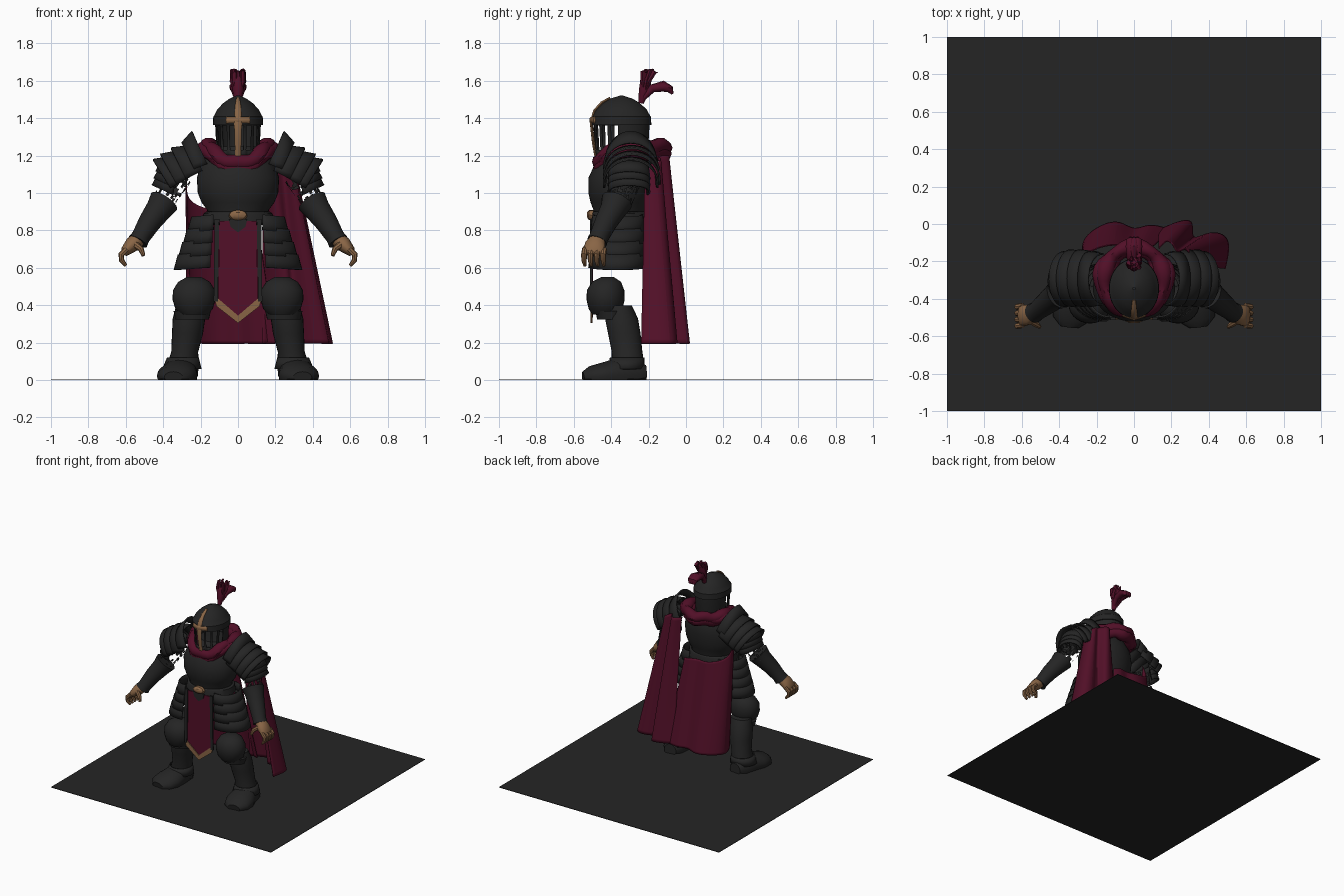
import bpy, bmesh, math, random
from mathutils import Vector as V
random.seed(4)


def material(name, rgb):
    m = bpy.data.materials.new(name)
    m.diffuse_color = (*rgb, 1)
    return m


IRON = material("dark iron", (0.018, 0.018, 0.018))
CLOTH = material("maroon cloth", (0.085, 0.005, 0.021))
GOLD = material("tan bronze", (0.25, 0.13, 0.06))


def finish(name, bm, mat, solid=0):
    bmesh.ops.recalc_face_normals(bm, faces=bm.faces)
    me = bpy.data.meshes.new(name)
    bm.to_mesh(me)
    bm.free()
    me.materials.append(mat)
    ob = bpy.data.objects.new(name, me)
    bpy.context.collection.objects.link(ob)
    if solid:
        md = ob.modifiers.new("thickness", 'SOLIDIFY')
        md.thickness = solid
    return ob


def loft(name, mat, rows, ring=True, caps=False, loop=False, solid=0, keep=None):
    """Skin between rows of points; keep(row, column) can leave faces out."""
    bm = bmesh.new()
    vs = [[bm.verts.new(p) for p in r] for r in rows]
    n, m = len(rows), len(rows[0])
    for i in range(n if loop else n - 1):
        for j in range(m if ring else m - 1):
            if keep is None or keep(i, j):
                a, b = vs[i], vs[(i + 1) % n]
                k = (j + 1) % m
                bm.faces.new((a[j], a[k], b[k], b[j]))
    if caps:
        bm.faces.new(vs[0])
        bm.faces.new(vs[-1])
    return finish(name, bm, mat, solid)


def tube(name, mat, rings, seg=20, ref=(0, 1, 0), d=None, caps=True, loop=False, floor=False, **kw):
    """Rings are x, y, z, half-width, half-depth."""
    rows, n = [], len(rings)
    for i, (x, y, z, a, b) in enumerate(rings):
        p, q = (rings[i - 1], rings[(i + 1) % n]) if loop else (rings[max(i - 1, 0)], rings[min(i + 1, n - 1)])
        t = V(d) if d else (V(q[:3]) - V(p[:3])).normalized()
        u = t.cross(V(ref)).normalized()
        w = u.cross(t)
        row = []
        for k in range(seg):
            g = math.tau * k / seg
            c = V((x, y, z)) + u * a * math.cos(g) + w * b * math.sin(g)
            if floor:
                c.z = max(c.z, 0.004)
            row.append(c)
        rows.append(row)
    return loft(name, mat, rows, caps=caps and not loop, loop=loop, **kw)


def plate(name, mat, pts, y, t=0.008):
    bm = bmesh.new()
    f = bm.faces.new([bm.verts.new((x, y, z)) for x, z in pts])
    r = bmesh.ops.extrude_face_region(bm, geom=[f])
    bmesh.ops.translate(bm, vec=(0, t, 0), verts=[v for v in r["geom"] if isinstance(v, bmesh.types.BMVert)])
    return finish(name, bm, mat)


UP = (0, 0, 1)

# display base
bm = bmesh.new()
bmesh.ops.create_cube(bm, size=1)
for v in bm.verts:
    v.co = (v.co.x * 2, v.co.y * 2, (v.co.z + 0.5) * 0.004)
finish("base_slab", bm, IRON)

# breastplate and belt
tube("breastplate", IRON, [(0, -.35, .86, .16, .14), (0, -.35, .91, .165, .145), (0, -.35, .95, .195, .16),
     (0, -.35, 1.0, .215, .172), (0, -.345, 1.08, .22, .177), (0, -.33, 1.15, .2, .16),
     (0, -.32, 1.21, .16, .13), (0, -.32, 1.25, .1, .1)], 40, d=UP)
tube("belt", IRON, [(0, -.35, .83, .185, .152), (0, -.35, .84, .195, .16), (0, -.35, .89, .185, .155),
     (0, -.35, .9, .17, .15)], 40, d=UP, caps=False, solid=.01)
tube("buckle", GOLD, [(0, -.50, .88, .05, .03), (0, -.52, .885, .045, .025), (0, -.53, .885, .02, .012)], 12, ref=UP)

# helmet with barred visor, open at the front slots
def slot_keep(i, j):
    front = math.sin(math.tau * (j + .5) / 48) < -.05
    return not (front and i == 1 and j % 3)
tube("visor", IRON, [(0, -.345, 1.17, .105, .13), (0, -.345, 1.23, .115, .142), (0, -.345, 1.36, .122, .15),
     (0, -.345, 1.4, .125, .152)], 48, d=UP, caps=False, keep=slot_keep, solid=.006)
tube("helmet_dome", IRON, [(0, -.345, 1.365, .125, .15), (0, -.345, 1.365, .134, .16), (0, -.345, 1.41, .132, .157),
     (0, -.345, 1.415, .126, .152), (0, -.345, 1.445, .112, .136), (0, -.345, 1.48, .08, .1),
     (0, -.345, 1.505, .045, .058), (0, -.345, 1.522, .006, .006)], 40, d=UP, caps=False)
tube("cross_upright", GOLD, [(0, -.478, 1.175, .014, .008), (0, -.495, 1.27, .018, .008), (0, -.507, 1.38, .021, .008),
     (0, -.488, 1.44, .017, .008), (0, -.45, 1.483, .014, .008), (0, -.405, 1.508, .009, .007)], 8)
tube("cross_bar", GOLD, [(-.063, -.487, 1.39, .018, .008), (0, -.509, 1.39, .016, .008),
     (.063, -.487, 1.39, .018, .008)], 8)

# plume of ragged feathers, one bunch upright and one sweeping back
tube("plume_stem", CLOTH, [(0, -.24, 1.48, .014, .014), (0, -.225, 1.54, .028, .028), (0, -.215, 1.6, .034, .03),
     (0, -.2, 1.64, .02, .025)], 12)
for i in range(12):
    dx, dy = random.uniform(-.034, .034), random.uniform(-.04, .045)
    tube("plume_feather", CLOTH, [(dx * .4, -.225, 1.53, .008, .008), (dx, -.215 + dy * .5, 1.6, .015, .013),
         (dx, -.2 + dy, 1.65 + random.uniform(-.02, .012), .012, .012),
         (dx, -.185 + dy, 1.655 + random.uniform(-.02, .01), .005, .005)], 6)
for dx in (-.018, 0, .018):
    tube("plume_back", CLOTH, [(dx * .5, -.225, 1.51, .014, .014), (dx, -.18, 1.56, .022, .022),
         (dx, -.12, 1.575 - abs(dx) * .4, .026, .028), (dx, -.085, 1.555, .02, .024), (dx, -.072, 1.53, .006, .008)],
         10, ref=(1, 0, 0))

# scarf coils round the neck
for rx, ry, z0, r in ((.16, .175, 1.215, .04), (.145, .165, 1.185, .045), (.185, .16, 1.2, .035)):
    ring = []
    for k in range(36):
        g = math.tau * k / 36
        fr = max(0, -math.sin(g))
        ring.append((rx * math.cos(g), -.295 + ry * math.sin(g), z0 + .035 - .09 * fr ** 2 + .008 * math.sin(g * 7),
                     r * (1 + .2 * math.sin(g * 5)), r))
    tube("scarf_coil", CLOTH, ring, 10, ref=UP, loop=True)

# cape: a low back panel and a full-height side panel, split by a slit
def cape(name, top, low):
    rows = []
    for k in range(6):
        t = k / 5
        rows.append([V(a).lerp(V((*b, .195)), t) for a, b in zip(top, low)])
    ob = loft(name, CLOTH, rows, ring=False)
    md = ob.modifiers.new("folds", 'SUBSURF')
    md.levels = md.render_levels = 3
    md.boundary_smooth = 'PRESERVE_CORNERS'
    ob.modifiers.new("thickness", 'SOLIDIFY').thickness = .006

cape("cape_back", [(-.28, -.23, 1.09), (-.285, -.18, .98), (-.22, -.13, .93), (-.1, -.1, .9), (-.03, -.13, .9),
                   (.04, -.1, .9), (.1, -.12, .88)],
     [(-.25, -.21), (-.3, -.1), (-.2, -.01), (-.08, .03), (0, -.04), (.08, .01), (.2, -.03)])
cape("cape_side", [(.13, -.13, 1.2), (.17, -.08, 1.2), (.21, -.1, 1.2), (.23, -.16, 1.2), (.27, -.12, 1.18),
                   (.31, -.16, 1.16), (.3, -.22, 1.15)],
     [(.13, -.03), (.24, .02), (.33, .03), (.3, -.1), (.4, -.03), (.53, -.06), (.49, -.24)])

# front tabard with bronze hem and dark side straps
plate("tabard", CLOTH, [(-.1, .85), (.1, .85), (.105, .43), (0, .335), (-.105, .43)], -.505)
plate("tabard_hem", GOLD, [(-.125, .43), (-.105, .435), (0, .345), (.105, .435), (.125, .43), (.115, .395),
                           (0, .305), (-.115, .395)], -.511, .012)
plate("tabard_top", IRON, [(-.05, .86), (.05, .86), (.04, .82), (0, .79), (-.04, .82)], -.513)

for s in (-1, 1):
    plate("tabard_strap", IRON, [(s * .1, .86), (s * .125, .86), (s * .13, .42), (s * .108, .42)], -.512, .012)

    # hip plates: overlapping flared bands
    for i in range(4):
        z, rows = .885 - .067 * i, []
        for dz, g in ((0, 0), (-.045, .012), (-.082, .022)):
            rx, ry = .115 + .018 * i + g, .135 + .004 * i + g * .5
            rows.append([(s * (.135 + .006 * i + rx * math.cos(t)), -.365 + ry * math.sin(t), z + dz - .012 * math.cos(t))
                         for t in [math.radians(-92 + 184 * k / 18) for k in range(19)]])
        loft("hip_plate", IRON, rows, ring=False, solid=.01)

    # shoulder plates over the arm
    def lame(name, c0, c1, r0, r1, ry, tilt, cy, span):
        n = V((math.sin(tilt), 0, math.cos(tilt)))
        rows = []
        for f in (0, .5, 1):
            c, r = V((c0[0], cy, c0[1])).lerp(V((c1[0], cy, c1[1])), f), r0 + (r1 - r0) * f
            row = []
            for k in range(21):
                t = math.radians(span) * (k / 10 - 1)
                p = c + n * r * math.cos(t) + V((0, ry * (.93 + .07 * f) * math.sin(t), 0))
                row.append((s * p.x, p.y, p.z))
            rows.append(row)
        loft(name, IRON, rows, ring=False, solid=.01)

    lame("shoulder_guard", (.17, 1.17), (.24, 1.14), .18, .145, .15, .45, -.295, 95)
    lame("shoulder_plate", (.2, 1.14), (.29, 1.1), .13, .16, .155, .45, -.29, 100)
    lame("shoulder_plate", (.26, 1.11), (.34, 1.07), .135, .16, .155, .5, -.29, 100)
    lame("shoulder_plate", (.31, 1.08), (.375, 1.05), .135, .155, .15, .55, -.295, 100)
    for i in range(3):
        lame("upper_arm_plate", (.345 + .01 * i, 1.14 - .037 * i), (.36 + .01 * i, 1.08 - .037 * i), .075, .09,
             .115, 1.15, -.305, 115)

    # tattered mail sleeve, mostly open
    tube("mail_sleeve", IRON, [(s * (.32 + .1 * f), -.3 - .06 * f, 1.09 - .17 * f, .075 - .02 * f, .075 - .02 * f)
         for f in [k / 10 for k in range(11)]], 26, caps=False, keep=lambda i, j: random.random() < .3)

    # forearm guard with flared cuff, and hand
    tube("forearm_guard", IRON, [(s * .395, -.37, .955, .082, .085), (s * .425, -.39, .91, .07, .07),
         (s * .475, -.43, .84, .06, .06), (s * .52, -.465, .765, .05, .052), (s * .535, -.475, .74, .055, .055)], 20)
    tube("palm", GOLD, [(s * .53, -.47, .755, .04, .04), (s * .565, -.485, .725, .042, .055),
         (s * .6, -.49, .69, .028, .06), (s * .61, -.49, .67, .015, .05)], 14)
    for i in range(4):
        y = -.54 + .034 * i
        tube("finger", GOLD, [(s * .595, y, .7, .016, .016), (s * .625, y - .005, .67, .016, .016),
             (s * .622, y - .005, .64, .014, .014), (s * .6, y, .612, .009, .009)], 8)
    tube("thumb", GOLD, [(s * .55, -.52, .725, .018, .018), (s * .518, -.54, .7, .016, .016),
         (s * .505, -.55, .665, .01, .01)], 8)

    # knee, greave and boot
    tube("knee_cap", IRON, [(s * .235, -.43, .35, .07, .07), (s * .235, -.43, .38, .1, .09),
         (s * .235, -.43, .43, .115, .102), (s * .235, -.43, .48, .113, .1), (s * .235, -.425, .525, .085, .078),
         (s * .235, -.42, .55, .04, .035)], 28, d=UP)
    tube("knee_rim", IRON, [(s * .245, -.4, .325, .09, .075), (s * .245, -.4, .37, .1, .085)], 24, d=UP)
    tube("greave", IRON, [(s * .25, -.36, .4, .08, .07), (s * .262, -.345, .33, .087, .088),
         (s * .27, -.33, .25, .083, .087), (s * .285, -.315, .15, .072, .082), (s * .295, -.31, .08, .085, .088),
         (s * .3, -.31, .02, .085, .088)], 24, d=UP)
    tube("ankle_plate", IRON, [(s * .3, -.32, .06, .105, .1), (s * .295, -.315, .12, .085, .092)], 24, d=UP,
         caps=False, solid=.008)
    tube("boot", IRON, [(s * .295, -.215, .03, .05, .05), (s * .3, -.26, .03, .08, .08), (s * .31, -.36, .03, .095, .09),
         (s * .325, -.44, .025, .11, .07), (s * .34, -.51, .02, .095, .055), (s * .345, -.55, .015, .05, .03)],
         20, ref=UP, floor=True)

# soft shading with sharp plate edges
bpy.ops.object.select_all(action='SELECT')
bpy.context.view_layer.objects.active = bpy.data.objects["breastplate"]
bpy.ops.object.shade_smooth_by_angle(angle=math.radians(40))
